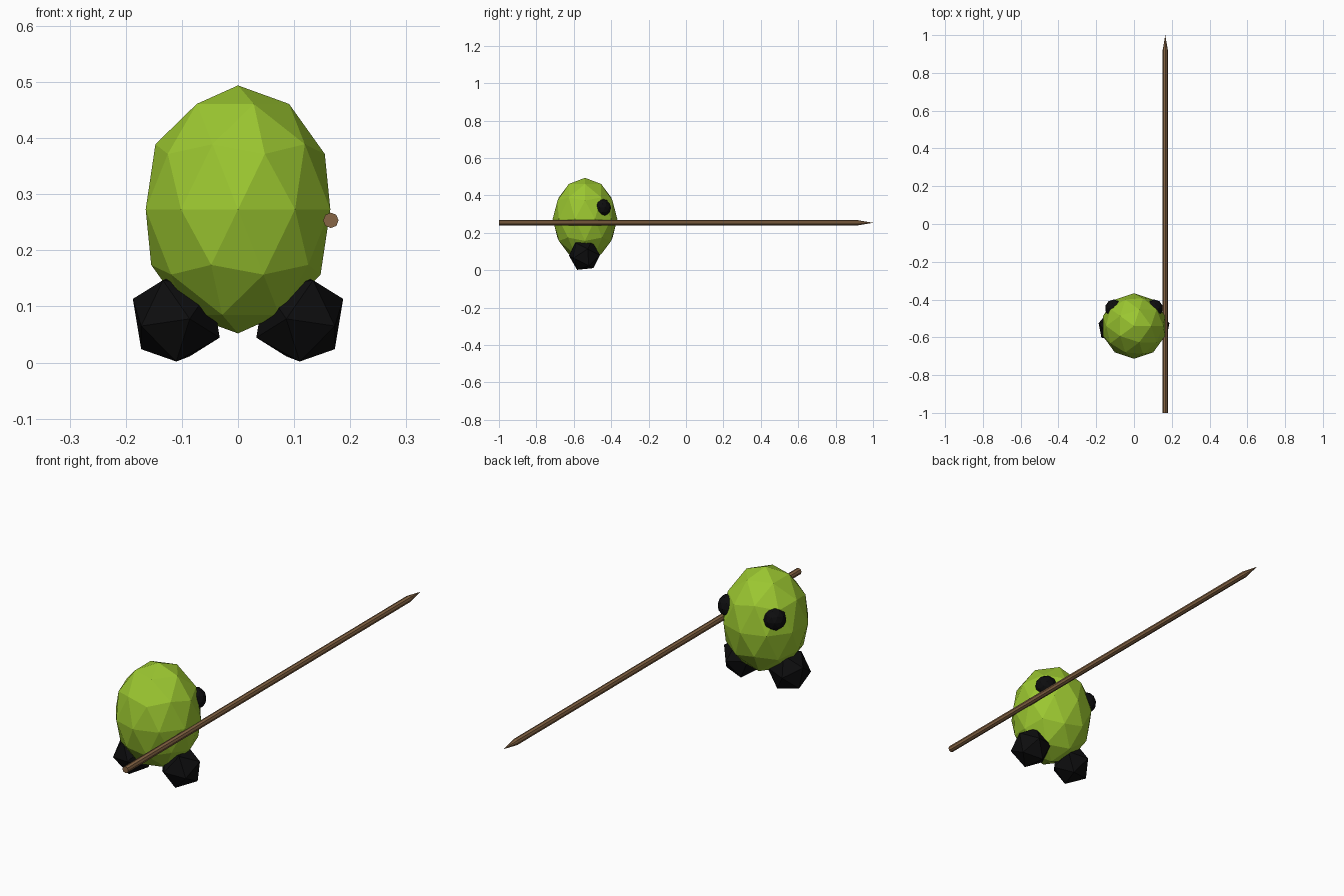
import bpy, bmesh, math
from mathutils import Matrix

if "Cube" in bpy.data.objects:
    bpy.data.objects.remove(bpy.data.objects["Cube"])


def material(name, rgb):
    m = bpy.data.materials.new(name)
    m.diffuse_color = (*rgb, 1)
    m.use_nodes = True
    m.node_tree.nodes["Principled BSDF"].inputs["Base Color"].default_value = m.diffuse_color
    return m


GREEN = material("lime green", (0.33, 0.57, 0.03))
BLACK = material("black", (0.004, 0.004, 0.0045))
BROWN = material("wood brown", (0.24, 0.13, 0.058))


def add_object(name, bm, mat):
    mesh = bpy.data.meshes.new(name)
    bm.to_mesh(mesh)
    bm.free()
    mesh.materials.append(mat)
    obj = bpy.data.objects.new(name, mesh)
    bpy.context.collection.objects.link(obj)
    return obj


def ball(name, mat, centre, size, detail, tilt=0, mirrored=False):
    """Flat-faced icosphere, optionally repeated on the other side of x = 0."""
    bm = bmesh.new()
    mtx = (Matrix.Translation(centre) @ Matrix.Rotation(math.radians(tilt), 4, 'X')
           @ Matrix.Diagonal((*size, 1)))
    bmesh.ops.create_icosphere(bm, subdivisions=detail, radius=1, matrix=mtx)
    obj = add_object(name, bm, mat)
    if mirrored:
        obj.modifiers.new("mirror", 'MIRROR').use_axis = (True, False, False)
    return obj


# Egg-shaped body
ball("body", GREEN, (0, -0.54, 0.273), (0.173, 0.173, 0.221), 2)

# Chunky feet and round eyes (eyes look towards +y)
ball("feet", BLACK, (0.11, -0.543, 0.079), (0.0865,) * 3, 1, tilt=-27, mirrored=True)
ball("eyes", BLACK, (0.107, -0.447, 0.334), (0.047,) * 3, 2, mirrored=True)

# Spear: eight-sided shaft whose far end is drawn out to a point
SHAFT_END, RADIUS = 0.92, 0.0138
bm = bmesh.new()
length = SHAFT_END + 1
bmesh.ops.create_cone(
    bm, cap_ends=True, segments=8, radius1=RADIUS, radius2=RADIUS, depth=length,
    matrix=Matrix.Translation((0.1655, -1 + length / 2, 0.2535))
    @ Matrix.Rotation(-math.pi / 2, 4, 'X'))
bm.normal_update()
cap = max(bm.faces, key=lambda f: f.normal.y)
tip = bmesh.ops.poke(bm, faces=[cap])["verts"][0]
tip.co.y = 1
add_object("spear", bm, BROWN)
